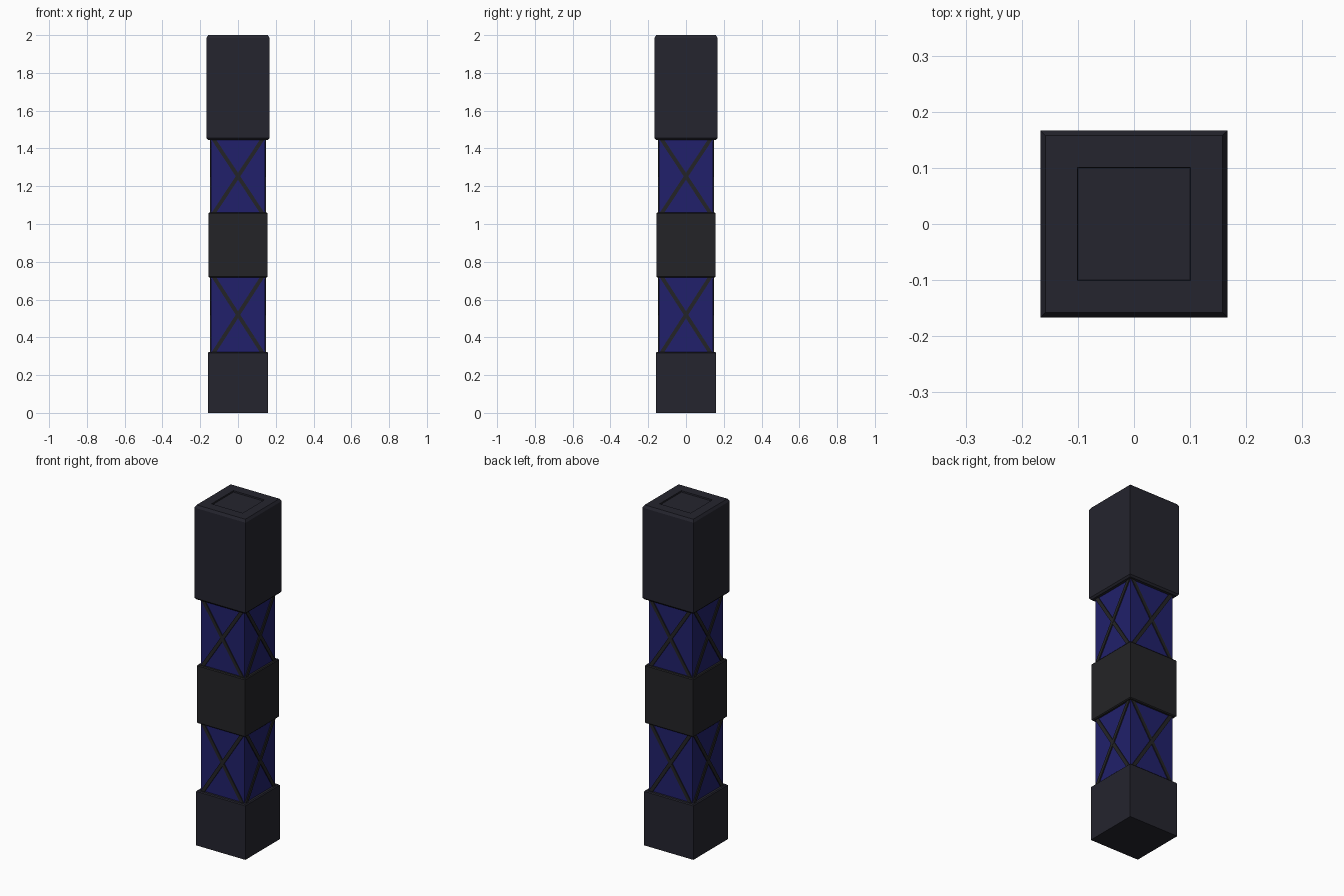
import bpy, bmesh
from mathutils import Matrix
from math import radians

if "Cube" in bpy.data.objects:
    bpy.data.objects.remove(bpy.data.objects["Cube"])


def mat(name, rgb):
    m = bpy.data.materials.new(name)
    m.diffuse_color = (*rgb, 1)
    m.use_nodes = True
    m.node_tree.nodes["Principled BSDF"].inputs["Base Color"].default_value = m.diffuse_color
    return m


SLATE = mat("dark slate", (0.0180, 0.0180, 0.0275))
CHAR = mat("charcoal", (0.0176, 0.0176, 0.0200))
BLUE = mat("deep blue", (0.0150, 0.0144, 0.1450))


def finish(bm, name, material):
    bmesh.ops.recalc_face_normals(bm, faces=bm.faces)
    me = bpy.data.meshes.new(name)
    bm.to_mesh(me)
    bm.free()
    me.materials.append(material)
    ob = bpy.data.objects.new(name, me)
    bpy.context.collection.objects.link(ob)
    return ob


def square_stack(name, material, levels):
    """Square column lofted through (half width, z) levels, capped at both ends."""
    bm = bmesh.new()
    rings = [[bm.verts.new((sx * r, sy * r, z))
              for sx, sy in ((-1, -1), (1, -1), (1, 1), (-1, 1))] for r, z in levels]
    for a, b in zip(rings, rings[1:]):
        for i in range(4):
            j = (i + 1) % 4
            bm.faces.new((a[i], a[j], b[j], b[i]))
    bm.faces.new(rings[0][::-1])
    bm.faces.new(rings[-1])
    return finish(bm, name, material)


def cross_bars(name, z0, z1, inner, outer):
    """Thin diagonal braces crossing on each of the four sides."""
    bm = bmesh.new()
    half, reach = 0.012, 0.127
    for k in range(4):
        rot = Matrix.Rotation(radians(90 * k), 4, 'Z')
        for s, out in ((1, outer), (-1, outer - 0.001)):
            pts = [(-s * reach - half, z0), (-s * reach + half, z0),
                   (s * reach + half, z1), (s * reach - half, z1)]
            a = [bm.verts.new(rot @ Matrix.Translation((x, -out, z)).translation) for x, z in pts]
            b = [bm.verts.new(rot @ Matrix.Translation((x, -inner, z)).translation) for x, z in pts]
            bm.faces.new(a)
            bm.faces.new(b[::-1])
            for i in range(4):
                j = (i + 1) % 4
                bm.faces.new((a[i], b[i], b[j], a[j]))
    return finish(bm, name, CHAR)


# Base block
square_stack("base_block", SLATE, [(0.16, 0), (0.16, 0.317), (0.155, 0.322)])
# Middle block
square_stack("middle_block", CHAR,
             [(0.152, 0.717), (0.157, 0.722), (0.157, 1.055), (0.153, 1.06)])
# Top block with chamfered rims and a shallow square recess on top
square_stack("top_block", SLATE,
             [(0.158, 1.445), (0.167, 1.455), (0.167, 1.985), (0.158, 2.0),
              (0.101, 2.0), (0.100, 1.992)])
# Blue necks with crossed braces
for tag, z0, z1 in (("lower", 0.322, 0.717), ("upper", 1.06, 1.445)):
    square_stack(tag + "_neck", BLUE, [(0.142, z0), (0.142, z1)])
    cross_bars(tag + "_cross_braces", z0, z1, 0.138, 0.148)
